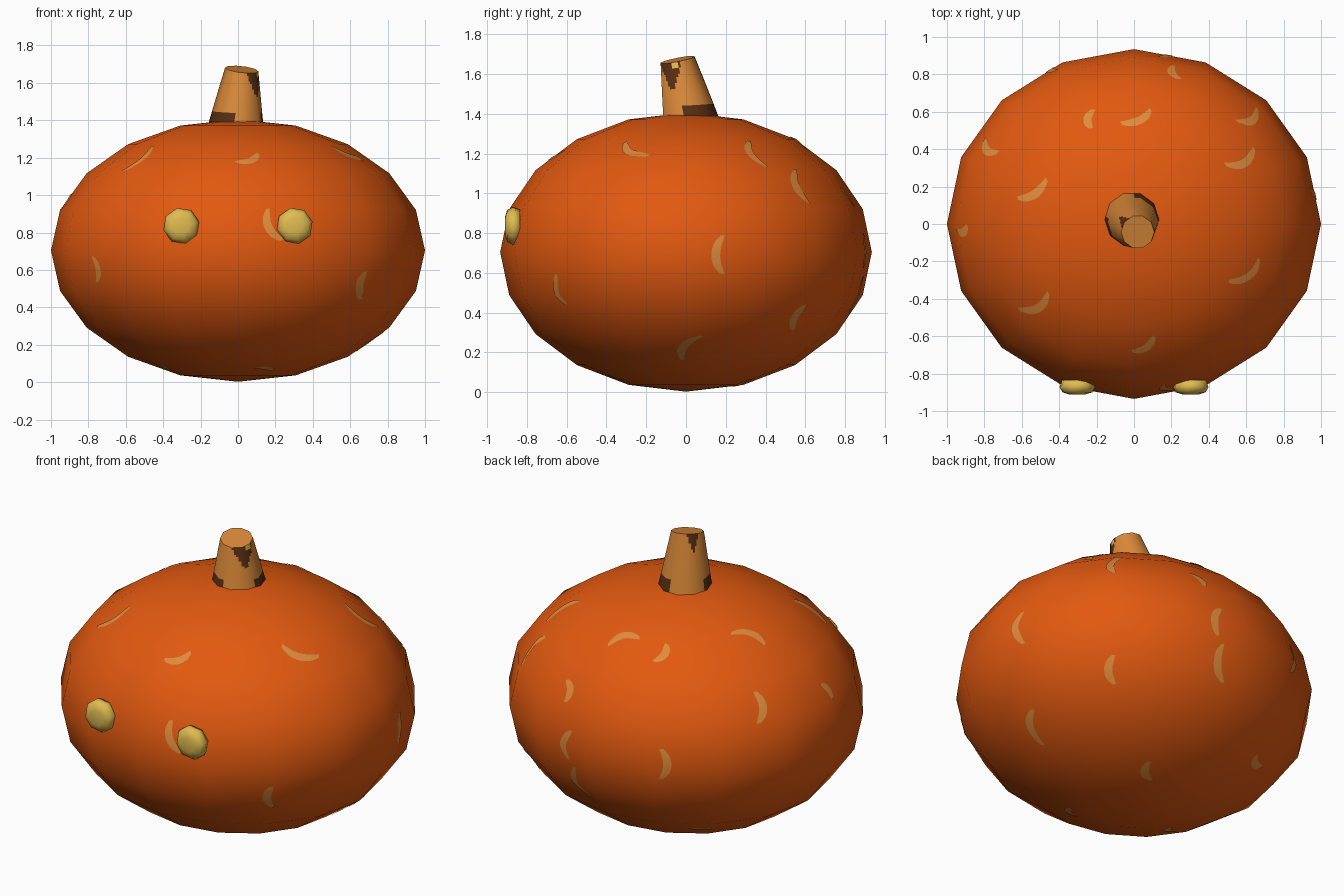
import bpy, bmesh, math
from mathutils import Vector
from mathutils.bvhtree import BVHTree

cube = bpy.data.objects.get("Cube")
if cube:
    bpy.data.objects.remove(cube, do_unlink=True)

RADII = Vector((1.0, 0.935, 0.702))
CENTRE = Vector((0, 0, 0.704))


def material(name, r, g, b):
    mat = bpy.data.materials.new(name)
    mat.use_nodes = True
    mat.diffuse_color = (r, g, b, 1)
    node = mat.node_tree.nodes["Principled BSDF"]
    node.inputs["Base Color"].default_value = (r, g, b, 1)
    node.inputs["Roughness"].default_value = 0.8
    return mat


orange = material("pumpkin orange", 0.76, 0.1, 0.005)
tan = material("streak tan", 0.74, 0.26, 0.045)
wood = material("stem brown", 0.7, 0.25, 0.04)
bark = material("dark bark", 0.1, 0.028, 0.007)
yellow = material("eye yellow", 0.75, 0.5, 0.08)


def add_object(name, bm, mats, normal_of=None):
    mesh = bpy.data.meshes.new(name)
    for face in bm.faces:
        face.smooth = True
    bm.to_mesh(mesh)
    bm.free()
    for mat in mats:
        mesh.materials.append(mat)
    if normal_of:
        mesh.normals_split_custom_set_from_vertices(
            [normal_of(v.co) for v in mesh.vertices])
    obj = bpy.data.objects.new(name, mesh)
    bpy.context.collection.objects.link(obj)
    return obj


def grid_faces(bm, rows, closed=False):
    """Bridge consecutive rows of vertices with quads."""
    for low, high in zip(rows, rows[1:]):
        count = len(low)
        for i in range(count if closed else count - 1):
            j = (i + 1) % count
            bm.faces.new((low[i], low[j], high[j], high[i]))


def body_normal(p):
    d = p - CENTRE
    return Vector([d[i] / RADII[i] ** 2 for i in range(3)]).normalized()


# Squashed low-poly body
bm = bmesh.new()
bmesh.ops.create_uvsphere(bm, u_segments=16, v_segments=10, radius=1)
for v in bm.verts:
    v.co = CENTRE + v.co * RADII
body_tree = BVHTree.FromBMesh(bm)
add_object("body", bm, [orange])


# Curved streaks, laid on the body as thin plates
def lift(axis, sign, a, b):
    """Place a flat coordinate pair on the body along one axis."""
    p = Vector((a, b, 0)) if axis == 2 else Vector((a, 0, b)) if axis == 1 else Vector((0, a, b))
    d = p - CENTRE
    d[axis] = 0
    rest = 1 - sum((d[i] / RADII[i]) ** 2 for i in range(3))
    d[axis] = sign * RADII[axis] * math.sqrt(max(rest, 0))
    return CENTRE + d


def on_body(p):
    d = (p - CENTRE).normalized()
    hit = body_tree.ray_cast(CENTRE + d * 3, -d)[0]
    return hit + d * 0.004


def streak(bm, start, end, width=0.023, bend=0.2, steps=14):
    along = end - start
    side = along.cross(body_normal((start + end) / 2)).normalized()
    rows = []
    for i in range(steps + 1):
        s = 2 * i / steps - 1
        mid = start.lerp(end, i / steps) + side * along.length * bend * (1 - s * s)
        half = width * max(0.25, (1 - s ** 4)) ** 0.5
        rows.append([bm.verts.new(on_body(mid + side * half * k / 2)) for k in range(-2, 3)])
    grid_faces(bm, rows)


FRONT, BACK, LEFT, TOP, BOTTOM = (1, -1), (1, 1), (0, 1), (2, 1), (2, -1)
streaks = {
    FRONT: [(-.01, 1.18, .11, 1.23), (.16, .93, .24, .76), (-.77, .53, -.79, .67),
            (.69, .59, .66, .44)],
    LEFT: [(.19, .79, .19, .59), (.61, .44, .54, .31), (.08, .28, -.02, .16)],
    BACK: [(.14, .80, .16, .62), (-.42, .63, -.42, .81), (.12, .58, .06, .39)],
    TOP: [(-.62, -.46, -.46, -.37), (.51, -.31, .68, -.19), (-.22, .62, -.23, .51),
          (-.07, .54, .09, .62), (.21, .86, .25, .79), (.55, .55, .66, .62),
          (.49, .32, .65, .41), (-.63, .14, -.47, .24), (-.81, .46, -.74, .39),
          (-.95, -.04, -.90, -.01)],
    BOTTOM: [(-.41, .56, -.51, .48), (.18, .34, .08, .24), (.19, -.32, .09, -.39),
             (-.37, -.13, -.46, -.21)],
}
bm = bmesh.new()
for view, ends in streaks.items():
    for a, b, c, d in ends:
        streak(bm, lift(*view, a, b), lift(*view, c, d))
bmesh.ops.recalc_face_normals(bm, faces=bm.faces)
for face in bm.faces:
    if face.normal.dot(body_normal(face.calc_center_median())) < 0:
        face.normal_flip()
add_object("skin_streaks", bm, [tan], body_normal)

# Eyes: shallow eight-sided domes, mirrored left and right
eye_profile = [(0.085, -0.835), (0.098, -0.872), (0.082, -0.9), (0.045, -0.911)]
for side, name in ((1, "left_eye"), (-1, "right_eye")):
    bm = bmesh.new()
    rows = []
    for radius, y in eye_profile:
        angles = [math.tau * (i + 0.3) / 8 for i in range(8)]
        rows.append([bm.verts.new((side * 0.303 + radius * math.cos(t), y,
                                   0.836 + radius * math.sin(t))) for t in angles])
    grid_faces(bm, rows, closed=True)
    bm.faces.new(rows[-1])
    bm.faces.new(rows[0][::-1])
    bmesh.ops.recalc_face_normals(bm, faces=bm.faces)
    add_object(name, bm, [yellow])

# Ten-sided leaning stem, divided finely so bark patches can be coloured
SIDES, CUTS, ROWS = 10, 5, 20
STEM_BASE, STEM_TOP = Vector((-0.013, 0.028, 1.37)), Vector((0.02, -0.043, 1.672))


def stem_point(column, t):
    def corner(k):
        angle = math.tau * k / SIDES
        flat = Vector((math.cos(angle), math.sin(angle), 0))
        tilt = Vector((0, 0, -0.11 * flat.x + 0.2 * flat.y)) * t
        return (flat + tilt) * (0.149 + (0.089 - 0.149) * t)
    k, part = divmod(column, CUTS)
    return STEM_BASE.lerp(STEM_TOP, t) + corner(k).lerp(corner(k + 1), part / CUTS)


def stem_colour(azimuth, t):
    def off(angle):
        return abs((azimuth - angle + 180) % 360 - 180)
    if t > 0.9 and off(-8) < 11:
        return 2
    low = t < 0.25 and (off(38) < 52 or off(220) < 48)
    high = off(-30) < (t - 0.5) * 85 or off(146) < (t - 0.68) * 70
    return 1 if low or high else 0


def stem_normal(p):
    t = (p.z - STEM_BASE.z) / (STEM_TOP.z - STEM_BASE.z)
    d = p - STEM_BASE.lerp(STEM_TOP, t)
    return Vector((d.x, d.y, 0.2 * d.to_2d().length)).normalized()


bm = bmesh.new()
rows = [[bm.verts.new(stem_point(c, r / ROWS)) for c in range(SIDES * CUTS)]
        for r in range(ROWS + 1)]
grid_faces(bm, rows, closed=True)
for index, face in enumerate(bm.faces):
    row, column = divmod(index, SIDES * CUTS)
    face.material_index = stem_colour((column + 0.5) * 360 / (SIDES * CUTS), (row + 0.5) / ROWS)
add_object("stem", bm, [wood, bark, yellow], stem_normal)

# Cut end of the stem
bm = bmesh.new()
bm.faces.new([bm.verts.new(stem_point(k * CUTS, 1)) for k in range(SIDES)])
add_object("stem_top", bm, [wood])
